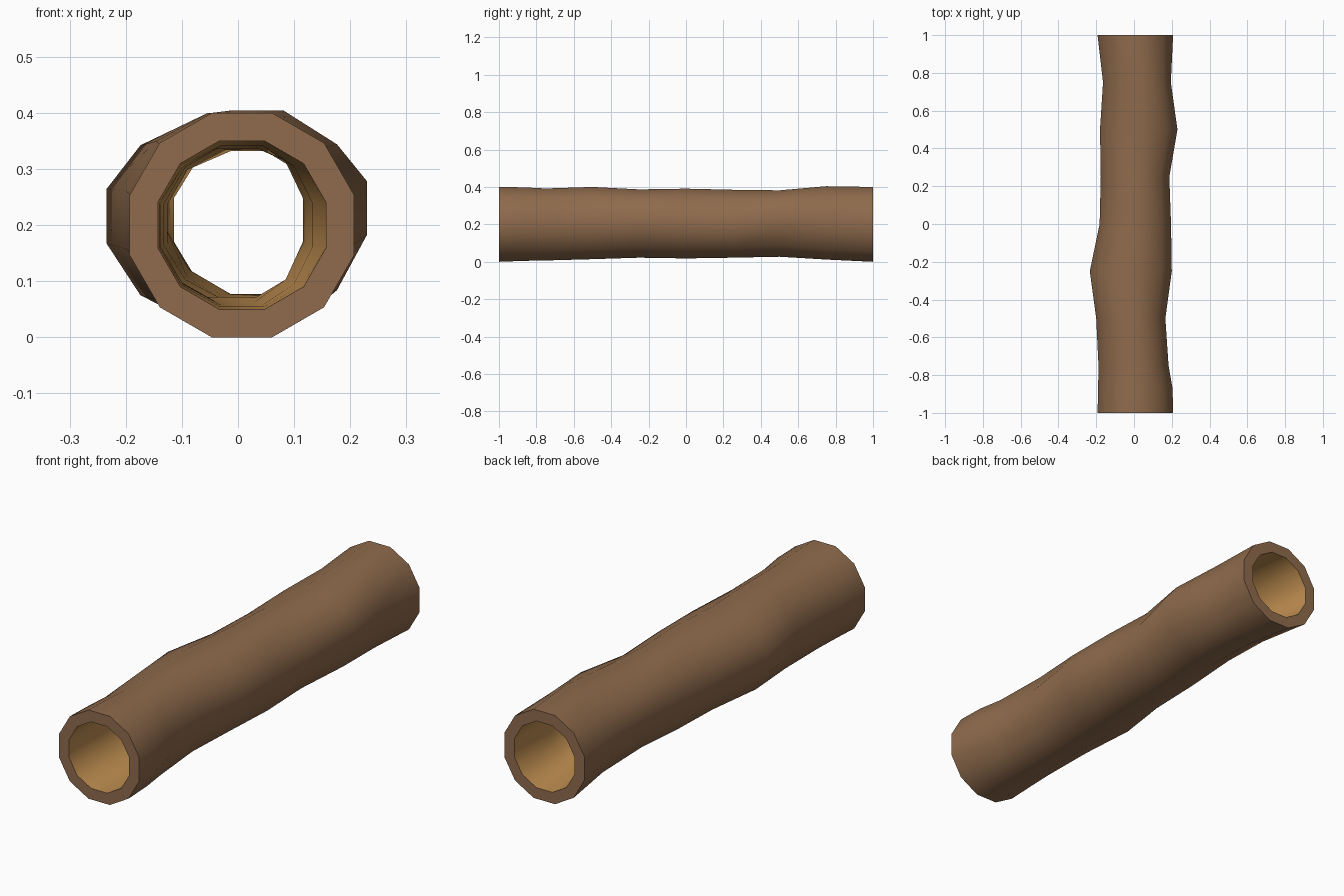
import bpy, bmesh, math

if "Cube" in bpy.data.objects:
    bpy.data.objects.remove(bpy.data.objects["Cube"])

SIDES = 12
WALL = 0.05
C15 = math.cos(math.radians(15))

# Stations along the log: y, left x, right x, bottom z, top z, bulge centre x, bulge centre z
RINGS = [
    (-1.00, -0.193, 0.207, 0.000, 0.400, 0.007, 0.20),
    (-0.87, -0.190, 0.204, 0.005, 0.398, 0.007, 0.20),
    (-0.75, -0.188, 0.183, 0.007, 0.392, 0.01, 0.20),
    (-0.50, -0.200, 0.166, 0.014, 0.400, 0.00, 0.21),
    (-0.25, -0.234, 0.200, 0.022, 0.387, -0.01, 0.22),
    (0.00, -0.182, 0.196, 0.018, 0.391, 0.01, 0.20),
    (0.25, -0.176, 0.187, 0.022, 0.385, 0.01, 0.20),
    (0.50, -0.180, 0.230, 0.027, 0.382, 0.03, 0.24),
    (0.75, -0.164, 0.195, 0.012, 0.404, 0.04, 0.21),
    (1.00, -0.193, 0.207, 0.000, 0.400, 0.007, 0.20),
]


def material(name, colour):
    m = bpy.data.materials.new(name)
    m.diffuse_color = (*colour, 1)
    m.use_nodes = True
    m.node_tree.nodes["Principled BSDF"].inputs["Base Color"].default_value = m.diffuse_color
    return m


def ring(bm, station, inset):
    y, left, right, bottom, top, cx, cz = station
    verts = []
    for i in range(SIDES):
        a = math.radians(15) + math.tau * i / SIDES
        c, s = math.cos(a) / C15, math.sin(a) / C15
        rx = (right - cx if c > 0 else cx - left) - inset
        rz = (top - cz if s > 0 else cz - bottom) - inset
        verts.append(bm.verts.new((cx + rx * c, y, cz + rz * s)))
    return verts


def bridge(bm, a, b, mat):
    for i in range(SIDES):
        j = (i + 1) % SIDES
        f = bm.faces.new((a[i], a[j], b[j], b[i]))
        f.material_index = mat
        f.smooth = True


# Hollow log: bark outside, pale wood inside, flat cut ends
bm = bmesh.new()
outer = [ring(bm, s, 0) for s in RINGS]
inner = [ring(bm, s, WALL) for s in RINGS]
for k in range(len(RINGS) - 1):
    bridge(bm, outer[k], outer[k + 1], 0)
    bridge(bm, inner[k + 1], inner[k], 1)
bridge(bm, inner[0], outer[0], 0)
bridge(bm, outer[-1], inner[-1], 0)
bmesh.ops.recalc_face_normals(bm, faces=bm.faces[:])

mesh = bpy.data.meshes.new("hollow_log")
bm.to_mesh(mesh)
bm.free()
mesh.materials.append(material("bark", (0.274, 0.147, 0.073)))
mesh.materials.append(material("inner_wood", (0.52, 0.27, 0.08)))
log = bpy.data.objects.new("hollow_log", mesh)
bpy.context.collection.objects.link(log)

# Smooth sides with crisp end rims
bpy.context.view_layer.objects.active = log
log.select_set(True)
bpy.ops.object.shade_smooth_by_angle(angle=math.radians(45))
